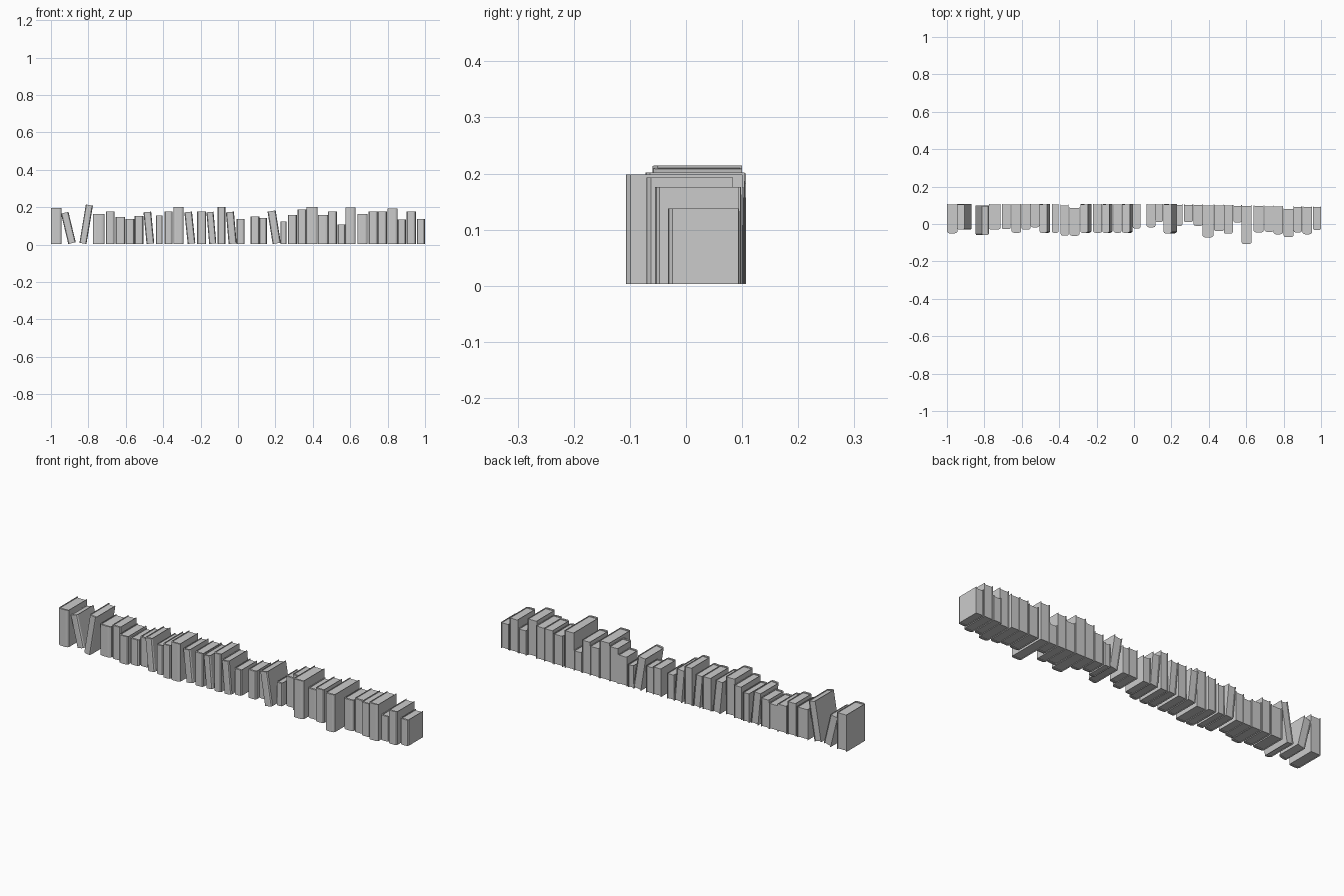
import bpy, bmesh, math
from mathutils import Matrix

# each book: left edge at base, thickness, height, front y
LEFT_ROW = [
    (-1.0, .056, .192, -.05), (-.908, .041, .167, -.03), (-.848, .038, .208, -.06),
    (-.776, .062, .160, -.03), (-.707, .048, .173, -.028), (-.654, .051, .145, -.047),
    (-.601, .048, .135, -.03), (-.553, .047, .15, -.018), (-.489, .041, .17, -.047),
    (-.439, .036, .152, -.047), (-.392, .043, .173, -.062), (-.345, .053, .197, -.063),
    (-.269, .041, .17, -.047), (-.218, .048, .173, -.047), (-.154, .038, .17, -.047),
    (-.109, .042, .197, -.047), (-.05, .043, .17, -.047), (-.007, .042, .134, -.024),
]
RIGHT_ROW = [
    (.068, .047, .146, -.018), (.112, .043, .14, .01), (.185, .044, .175, -.05),
    (.227, .032, .12, -.01), (.266, .05, .154, .01), (.318, .049, .184, -.01),
    (.367, .058, .199, -.072), (.428, .053, .154, -.038), (.48, .048, .173, -.052),
    (.532, .043, .105, .008), (.575, .053, .195, -.107), (.64, .053, .16, -.045),
    (.698, .05, .173, -.042), (.746, .05, .173, -.055), (.8, .053, .19, -.07),
    (.853, .045, .13, -.045), (.902, .049, .173, -.055), (.956, .044, .135, -.032),
]
# leaning books: index -> degrees (positive leans right)
LEAN = {1: -13.5, 2: 9.5, 8: -5.5, 12: -6, 14: -5, 16: -5, 20: -9}
BACK = {2: .1, 10: .103, 11: .09, 32: .084}


def prism(bm, outline, z0, z1):
    lo = [bm.verts.new((x, y, z0)) for x, y in outline]
    hi = [bm.verts.new((x, y, z1)) for x, y in outline]
    n = len(outline)
    bm.faces.new(lo[::-1])
    bm.faces.new(hi)
    for i in range(n):
        j = (i + 1) % n
        bm.faces.new((lo[i], lo[j], hi[j], hi[i]))


def book(i, left, w, h, front, back):
    r, t = w / 2, .003
    bm = bmesh.new()
    # wrap-around cover with a rounded spine, open at the back
    outer = [(-r, front + .008), (-r * .8, front + .002), (-r * .5, front),
             (r * .5, front), (r * .8, front + .002), (r, front + .008)]
    inner = [(r - t, front + .01), (-r + t, front + .01)]
    prism(bm, [(-r, back)] + outer + [(r, back), (r - t, back)] + inner
          + [(-r + t, back)], 0, h)
    # page block set in from the cover edges
    p = r - t
    prism(bm, [(-p, front + .006), (p, front + .006), (p, back - .004),
               (-p, back - .004)], .003, h - .004)
    a = math.radians(LEAN.get(i, 0))
    bmesh.ops.rotate(bm, verts=bm.verts, matrix=Matrix.Rotation(a, 3, 'Y'))
    bmesh.ops.recalc_face_normals(bm, faces=bm.faces)
    me = bpy.data.meshes.new("book")
    bm.to_mesh(me)
    bm.free()
    ob = bpy.data.objects.new(f"book_{i + 1:02d}", me)
    ob.location = (left + r, 0, .003 + r * abs(math.sin(a)))
    bpy.context.collection.objects.link(ob)


for i, (left, w, h, front) in enumerate(LEFT_ROW + RIGHT_ROW):
    back = .107 if left < .2 else .107 - .014 * (left - .2) / .8
    book(i, left, w, h, front, BACK.get(i, back))
